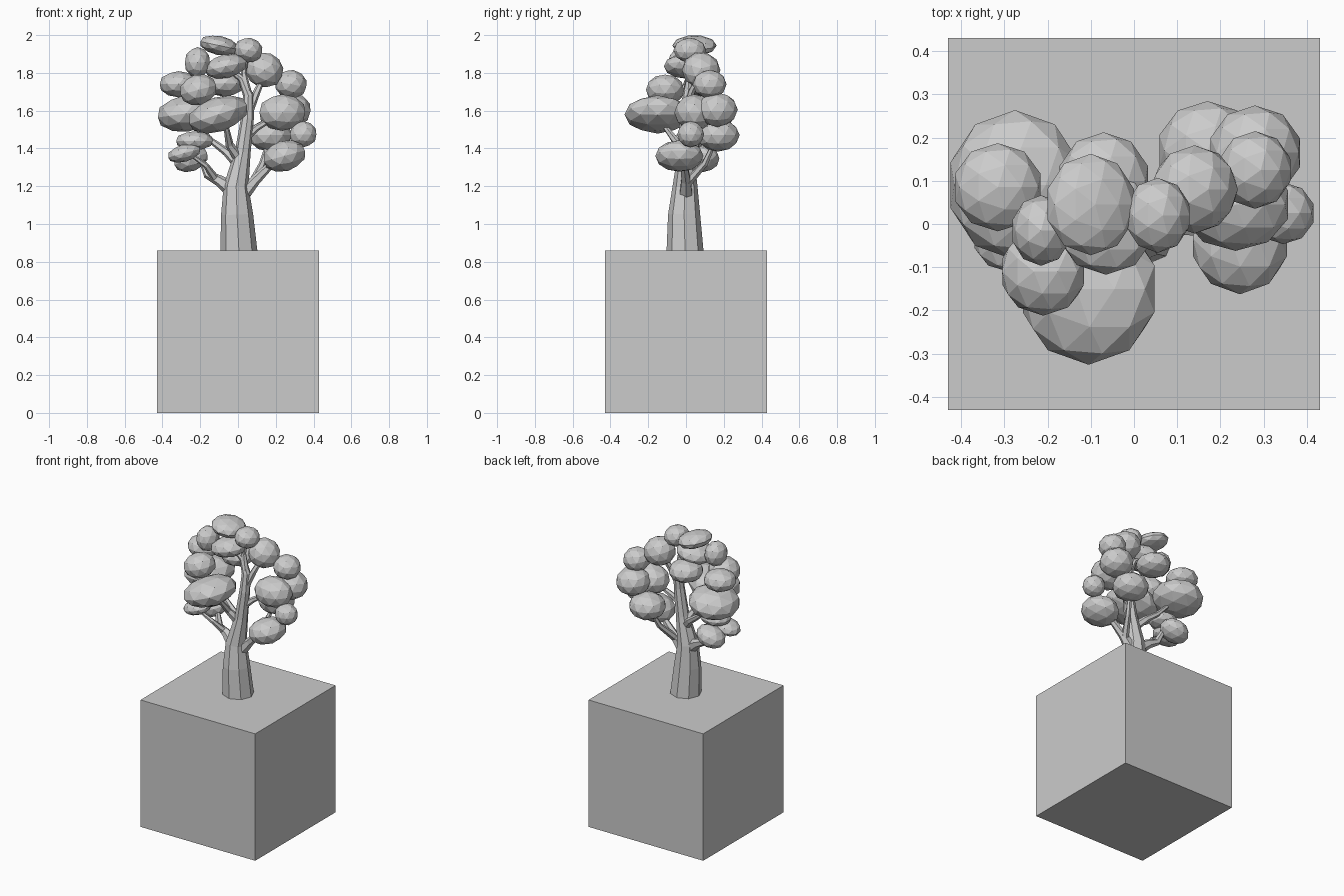
import bpy, bmesh
from math import radians, cos, sin, pi
from mathutils import Vector, Matrix

grey = bpy.data.materials.new("plain grey")
grey.diffuse_color = (0.6, 0.6, 0.6, 1)


def finish(bm, name):
    bmesh.ops.recalc_face_normals(bm, faces=bm.faces)
    me = bpy.data.meshes.new(name)
    bm.to_mesh(me)
    bm.free()
    me.materials.append(grey)
    ob = bpy.data.objects.new(name, me)
    bpy.context.collection.objects.link(ob)
    return ob


def tube(name, points, sides):
    """Tapered limb through (x, y, z, radius) points."""
    bm = bmesh.new()
    pts = [Vector(p[:3]) for p in points]
    rings = []
    for i, p in enumerate(pts):
        d = (pts[min(i + 1, len(pts) - 1)] - pts[max(i - 1, 0)]).normalized()
        if i == 0 and name == "trunk":
            d = Vector((0, 0, 1))
        u = Vector((0, 1, 0)).cross(d).normalized()
        v = d.cross(u)
        r = points[i][3]
        rings.append([bm.verts.new(p + r * (u * cos(2 * pi * k / sides) + v * sin(2 * pi * k / sides)))
                      for k in range(sides)])
    for a, b in zip(rings, rings[1:]):
        for k in range(sides):
            n = (k + 1) % sides
            bm.faces.new((a[k], a[n], b[n], b[k]))
    bm.faces.new(rings[0])
    bm.faces.new(rings[-1])
    return finish(bm, name)


def leaf_clump(name, centre, radii, tilt):
    """Flattened low-poly ball, tilted about y."""
    bm = bmesh.new()
    m = Matrix.Translation(centre) @ Matrix.Rotation(radians(tilt), 4, 'Y') @ Matrix.Diagonal((*radii, 1))
    bmesh.ops.create_icosphere(bm, subdivisions=2, radius=1.02, matrix=m)
    return finish(bm, name)


# Base block
bm = bmesh.new()
bmesh.ops.create_cube(bm, size=0.86, matrix=Matrix.Translation((0, 0, 0.43)))
finish(bm, "base_block")

# Trunk, bending right and then left at the crown
tube("trunk", [(0.005, -0.005, 0.855, 0.098), (-0.005, -0.01, 1.05, 0.085), (-0.01, -0.005, 1.2, 0.066),
               (0.025, 0, 1.38, 0.042), (0.05, 0, 1.56, 0.034), (0.055, 0.01, 1.68, 0.028),
               (0.02, 0.02, 1.77, 0.02), (-0.06, 0.02, 1.83, 0.013)], 8)

# Branches
branches = [
    [(-0.03, 0, 1.18, 0.045), (-0.1, 0.02, 1.23, 0.03), (-0.16, 0.03, 1.26, 0.023), (-0.2, 0.06, 1.36, 0.014)],
    [(-0.12, 0.02, 1.24, 0.022), (-0.17, -0.03, 1.31, 0.015), (-0.24, -0.05, 1.36, 0.01)],
    [(0.02, 0, 1.15, 0.04), (0.09, 0, 1.23, 0.028), (0.17, -0.01, 1.31, 0.02), (0.22, -0.02, 1.36, 0.014)],
    [(0.08, 0.01, 1.22, 0.024), (0.13, 0.1, 1.32, 0.018), (0.16, 0.15, 1.43, 0.012)],
    [(0.01, 0, 1.34, 0.03), (-0.045, -0.04, 1.42, 0.022), (-0.06, -0.1, 1.5, 0.015), (-0.09, -0.14, 1.56, 0.01)],
    [(0, 0, 1.32, 0.03), (-0.06, 0.04, 1.38, 0.022), (-0.14, 0.06, 1.44, 0.016), (-0.24, 0.08, 1.55, 0.01)],
    [(0.04, 0, 1.46, 0.024), (0.1, 0.02, 1.51, 0.018), (0.2, 0.04, 1.57, 0.012)],
    [(0.05, 0, 1.58, 0.026), (0.1, 0.03, 1.7, 0.019), (0.14, 0.07, 1.79, 0.012)],
    [(0.05, 0.01, 1.7, 0.022), (0.03, 0.02, 1.8, 0.015), (0.05, 0.02, 1.9, 0.01)],
]
for i, b in enumerate(branches):
    tube(f"branch_{i + 1}", b, 6)

# Leaf clumps: centre, radii, tilt
clumps = [
    ((-0.1, 0.045, 1.945), (0.105, 0.115, 0.05), 12),
    ((0.055, 0.02, 1.92), (0.076, 0.085, 0.065), 10),
    ((-0.065, 0.0, 1.835), (0.115, 0.115, 0.062), -12),
    ((-0.07, 0.1, 1.745), (0.105, 0.11, 0.07), 0),
    ((0.14, 0.08, 1.815), (0.1, 0.1, 0.092), 20),
    ((0.28, 0.125, 1.74), (0.085, 0.088, 0.075), 10),
    ((0.235, 0.045, 1.59), (0.125, 0.105, 0.095), 0),
    ((0.28, 0.165, 1.605), (0.107, 0.107, 0.09), 5),
    ((0.17, 0.17, 1.47), (0.115, 0.112, 0.085), 0),
    ((0.345, 0.025, 1.475), (0.072, 0.07, 0.068), 0),
    ((0.245, -0.035, 1.36), (0.116, 0.125, 0.08), -15),
    ((-0.215, -0.015, 1.855), (0.068, 0.08, 0.08), 0),
    ((-0.315, 0.085, 1.74), (0.102, 0.1, 0.068), 0),
    ((-0.21, -0.11, 1.71), (0.1, 0.1, 0.08), -15),
    ((-0.105, -0.15, 1.58), (0.165, 0.172, 0.09), -18),
    ((-0.275, 0.09, 1.585), (0.155, 0.17, 0.095), -8),
    ((-0.23, 0.01, 1.44), (0.1, 0.085, 0.05), 0),
    ((-0.285, -0.03, 1.375), (0.09, 0.08, 0.045), -15),
    ((-0.25, 0.09, 1.345), (0.095, 0.085, 0.065), -20),
]
for i, c in enumerate(clumps):
    leaf_clump(f"leaf_clump_{i + 1}", *c)
